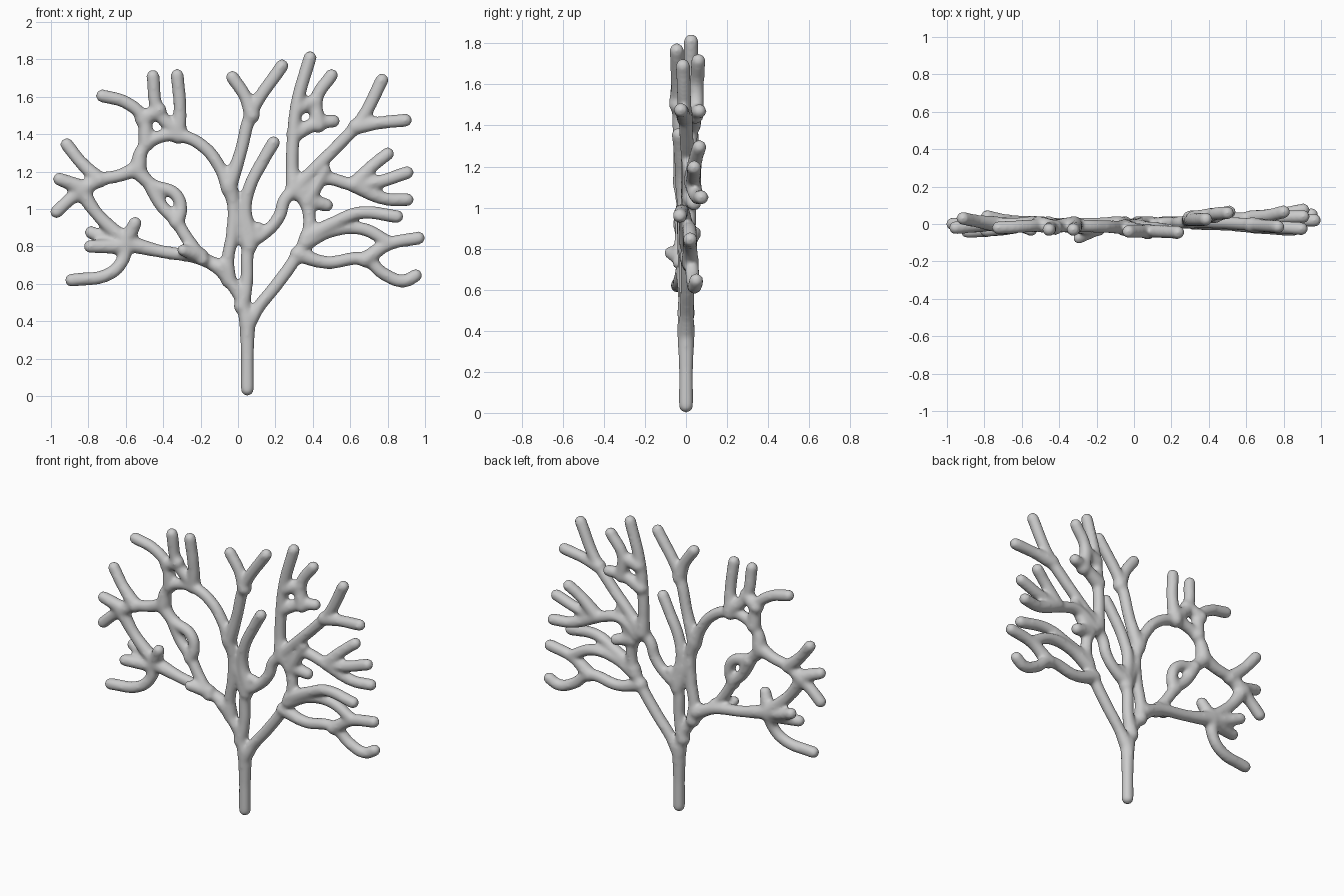
import bpy, bmesh
from mathutils import Vector

R = 0.0365
curve = bpy.data.curves.new("branch_paths", 'CURVE')
curve.dimensions = '3D'
curve.bevel_depth = R
curve.bevel_resolution = 4
curve.resolution_u = 10
curve.use_fill_caps = True
ends = []


def branch(y0, y1, *pts, start=1.2, end=1.0):
    """Round tube through (x, z) points, drifting from depth y0 to y1."""
    s = curve.splines.new('BEZIER')
    s.bezier_points.add(len(pts) - 1)
    n = len(pts) - 1
    for i, (p, (x, z)) in enumerate(zip(s.bezier_points, pts)):
        p.co = (x, y0 + (y1 - y0) * i / n, z)
        p.handle_left_type = p.handle_right_type = 'AUTO'
        p.radius = start if i == 0 else end if i == n else 0.98
    ends.append((s.bezier_points[0].co.copy(), start))
    ends.append((s.bezier_points[n].co.copy(), end))


# Trunk and its two main limbs
branch(0, 0, (.05, .036), (.05, .2), (.05, .42), start=1, end=1.2)
branch(0, -.01, (.05, .38), (.02, .51), (-.04, .61), (-.10, .69), end=1.2)
branch(0, .02, (.05, .38), (.11, .475), (.21, .60), (.315, .75), (.375, .87), (.365, 1.03), (.31, 1.11), end=1.3)

# Centre stems
branch(0, -.02, (-.05, .62), (-.055, .72), (-.03, .87), (-.025, 1.03), (-.05, 1.13), end=1.3)
branch(0, 0, (.02, .48), (.045, .60), (.06, .81), (.11, .90), end=.9)
branch(0, -.01, (.06, .80), (.02, .90), (-.02, .98))
branch(0, -.035, (.07, .85), (.04, .99), (.06, 1.11), (.14, 1.27), (.19, 1.355))
branch(0, .01, (.06, .83), (.14, .87), (.22, .96), (.25, 1.05), (.31, 1.11))
branch(-.02, -.045, (-.05, 1.11), (.01, 1.29), (.075, 1.52), (.235, 1.765))
branch(-.04, -.04, (.075, 1.5), (.04, 1.60), (-.03, 1.705))

# Upper left arch and its tips
branch(-.02, 0, (-.05, 1.12), (-.09, 1.21), (-.18, 1.33), (-.30, 1.39), (-.42, 1.385), (-.51, 1.32), (-.535, 1.22), end=1.3)
branch(0, -.03, (-.32, 1.39), (-.31, 1.53), (-.325, 1.715))
branch(0, -.03, (-.32, 1.41), (-.425, 1.52), (-.455, 1.71))
branch(0, -.02, (-.49, 1.35), (-.51, 1.49), (-.60, 1.57), (-.725, 1.605))
branch(0, -.02, (-.51, 1.48), (-.42, 1.53), end=1.1)

# Outer left fork
branch(0, 0, (-.535, 1.22), (-.63, 1.18), (-.74, 1.155), (-.84, 1.10), end=1.3)
branch(0, .03, (-.74, 1.155), (-.84, 1.25), (-.915, 1.345))
branch(0, -.02, (-.82, 1.11), (-.955, 1.16))
branch(0, 0, (-.82, 1.11), (-.90, 1.05), (-.97, .985))
branch(0, 0, (-.84, 1.10), (-.75, .97), (-.59, .82), end=1.2)

# Inner left loop
branch(0, -.02, (-.535, 1.2), (-.46, 1.13), (-.335, 1.08), (-.305, 1.0), (-.33, .93), end=1.1)
branch(0, -.03, (-.46, 1.12), (-.41, 1.02), (-.335, .94), (-.27, .84), (-.19, .73))
branch(-.02, -.075, (-.2, .75), (-.295, .78), end=.9)

# Lower left limb and its tips
branch(0, 0, (-.08, .68), (-.20, .735), (-.42, .775), (-.60, .82), end=1.3)
branch(0, -.03, (-.60, .82), (-.55, .925))
branch(0, .04, (-.60, .82), (-.70, .84), (-.785, .875))
branch(0, -.035, (-.60, .80), (-.79, .80))
branch(0, -.04, (-.60, .82), (-.62, .72), (-.695, .65), (-.89, .62))

# Lower right sprays
branch(.01, .05, (.32, .76), (.465, .715), (.68, .73), (.785, .65), (.89, .615), (.95, .645))
branch(.02, .02, (.68, .73), (.80, .81), (.965, .845))
branch(.01, .02, (.36, .82), (.49, .88), (.66, .895), (.81, .82))
branch(.01, -.03, (.37, .85), (.52, .93), (.65, .98), (.85, .96))

# Middle right sprays
branch(.02, .04, (.37, 1.05), (.475, 1.02))
branch(.02, .04, (.33, 1.08), (.45, 1.16), (.625, 1.13), (.73, 1.14), (.905, 1.195))
branch(.03, .065, (.62, 1.13), (.73, 1.24), (.80, 1.295))
branch(.03, .075, (.62, 1.13), (.785, 1.055), (.905, 1.05))
branch(.02, .01, (.365, 1.04), (.43, 1.14), (.465, 1.21), end=.9)
branch(.02, -.015, (.31, 1.11), (.395, 1.20), (.545, 1.35), (.66, 1.48), (.77, 1.69))
branch(-.005, -.025, (.63, 1.44), (.75, 1.46), (.895, 1.475))

# Upper right spray
branch(.02, .025, (.30, 1.11), (.29, 1.22), (.295, 1.37), (.315, 1.56), (.385, 1.81), start=1.3)
branch(.03, .065, (.30, 1.40), (.43, 1.46), (.51, 1.47))
branch(.045, .06, (.43, 1.45), (.42, 1.59), (.50, 1.715))
branch(.03, .05, (.32, 1.54), (.42, 1.58))

# Turn the paths into one mesh with rounded ends
tmp = bpy.data.objects.new("branch_paths", curve)
bpy.context.collection.objects.link(tmp)
mesh = bpy.data.meshes.new_from_object(tmp.evaluated_get(bpy.context.evaluated_depsgraph_get()))
bpy.data.objects.remove(tmp)
bm = bmesh.new()
bm.from_mesh(mesh)
for co, f in ends:
    res = bmesh.ops.create_icosphere(bm, subdivisions=3, radius=R * f)
    bmesh.ops.translate(bm, verts=res["verts"], vec=Vector(co))
bm.to_mesh(mesh)
bm.free()

# Fuse the tubes and soften the crotches
coral = bpy.data.objects.new("fan_branches", mesh)
bpy.context.collection.objects.link(coral)
rm = coral.modifiers.new("fuse", 'REMESH')
rm.mode = 'VOXEL'
rm.voxel_size = 0.01
rm.use_smooth_shade = True
sm = coral.modifiers.new("soften", 'SMOOTH')
sm.factor = 0.5
sm.iterations = 14
